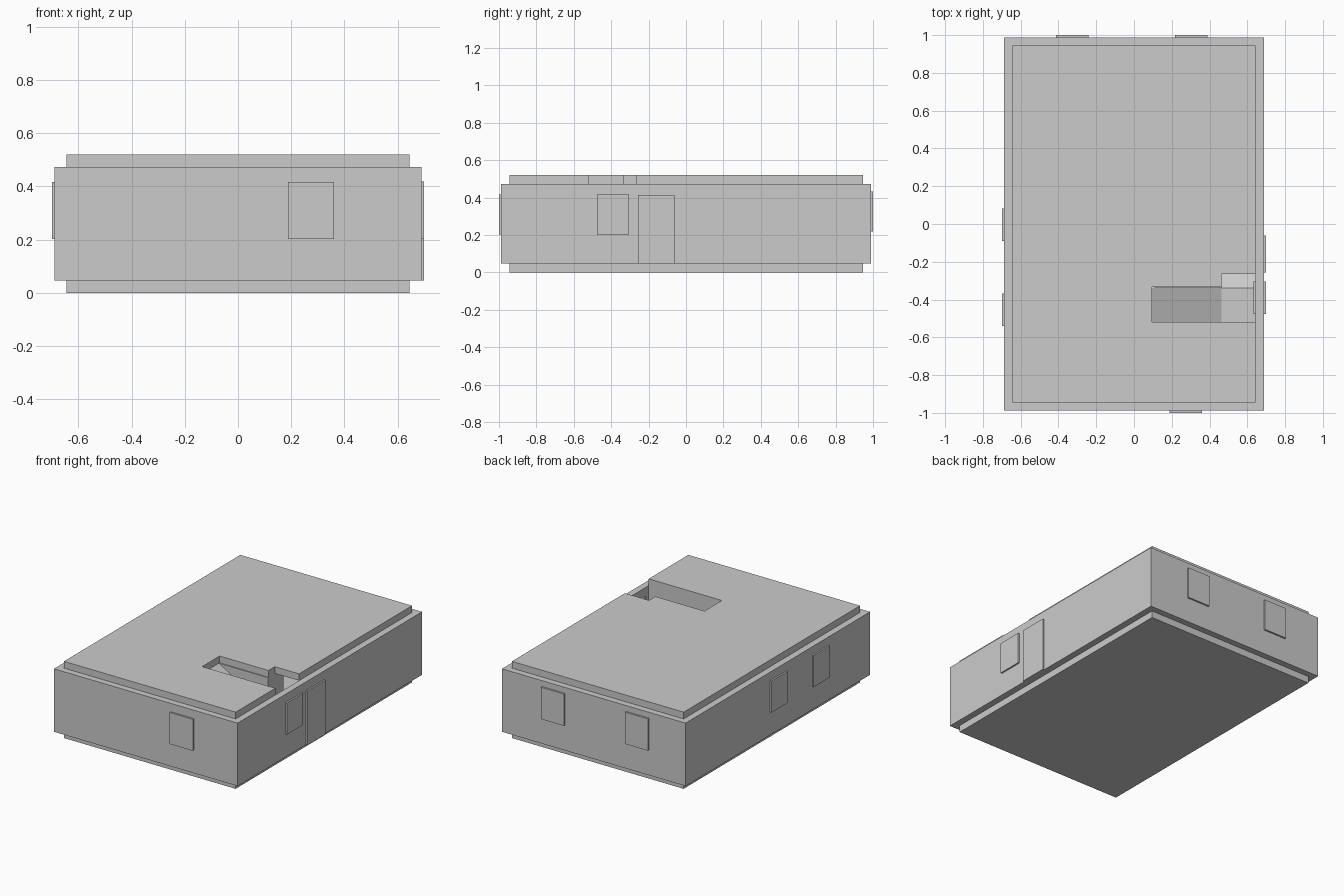
import bpy, bmesh
from mathutils import Vector

if "Cube" in bpy.data.objects:
    bpy.data.objects.remove(bpy.data.objects["Cube"])


def prism(name, profile, direction):
    """Extrude a closed 3D outline along a direction."""
    bm = bmesh.new()
    face = bm.faces.new([bm.verts.new(p) for p in profile])
    res = bmesh.ops.extrude_face_region(bm, geom=[face], use_keep_orig=True)
    moved = [g for g in res["geom"] if isinstance(g, bmesh.types.BMVert)]
    bmesh.ops.translate(bm, verts=moved, vec=Vector(direction))
    bmesh.ops.recalc_face_normals(bm, faces=bm.faces)
    return finish(name, bm)


def finish(name, bm):
    mesh = bpy.data.meshes.new(name)
    bm.to_mesh(mesh)
    bm.free()
    ob = bpy.data.objects.new(name, mesh)
    bpy.context.collection.objects.link(ob)
    return ob


def box(name, x0, x1, y0, y1, z0, z1):
    return prism(name, [(x0, y0, z0), (x1, y0, z0), (x1, y1, z0), (x0, y1, z0)], (0, 0, z1 - z0))


IX, IY = 0.644, 0.945      # inner wall face, also slab edge
OX, OY = 0.689, 0.988      # outer wall face
Z0, Z1, Z2 = 0.047, 0.474, 0.52
SX0, SX1 = 0.095, 0.462    # stair flight along x
SY0, SY1, SY2 = -0.52, -0.34, -0.265
MID = 0.26                 # landing height

# Floor slab
box("floor_slab", -IX, IX, -IY, IY, 0, Z0)

# Outer walls as one open ring
bm = bmesh.new()
rings = []
for hx, hy in ((OX, OY), (IX, IY)):
    for z in (Z0, Z1):
        rings.append([bm.verts.new((sx * hx, sy * hy, z))
                      for sx, sy in ((-1, -1), (1, -1), (1, 1), (-1, 1))])
for a, b in ((0, 1), (1, 3), (3, 2), (2, 0)):
    for i in range(4):
        j = (i + 1) % 4
        bm.faces.new((rings[a][i], rings[a][j], rings[b][j], rings[b][i]))
bmesh.ops.recalc_face_normals(bm, faces=bm.faces)
finish("outer_walls", bm)

# Ceiling slab with L-shaped stair opening through its right edge
outline = [(-IX, -IY), (IX, -IY), (IX, SY0), (SX0, SY0), (SX0, -0.333),
           (SX1, -0.333), (SX1, SY2), (IX, SY2), (IX, IY), (-IX, IY)]
prism("ceiling_slab", [(x, y, Z1) for x, y in outline], (0, 0, Z2 - Z1))

# Stair: lower ramp, landing and upper ramp
prism("lower_ramp", [(SX1, -0.06, Z0), (SX1, SY1, Z0), (SX1, SY1, MID)], (IX - SX1, 0, 0))
box("stair_landing", SX1, IX, SY0, SY1, Z0, MID)
prism("upper_ramp", [(SX0, SY0, Z0), (SX1, SY0, Z0), (SX1, SY0, MID), (SX0, SY0, Z1)],
      (0, SY1 - SY0, 0))

# Partitions around the stair
box("stair_wall_front", SX0, IX, SY0 - 0.045, SY0, Z0, Z1)
box("stair_wall_back", SX0, SX1, SY1, SY1 + 0.045, Z0, Z1)
box("stair_wall_side", SX1 - 0.045, SX1, SY1 + 0.045, -0.17, Z0, Z1)

# Windows and door are panels set through the walls
for i, y in enumerate((-0.455, -0.004)):
    box(f"left_window_{i}", -0.70, -0.632, y - 0.086, y + 0.086, 0.203, 0.417)
for i, x in enumerate((-0.328, 0.302)):
    box(f"back_window_{i}", x - 0.086, x + 0.086, 0.932, 1.0, 0.218, 0.434)
box("front_window", 0.188, 0.361, -1.0, -0.932, 0.203, 0.417)
box("right_window", 0.632, 0.70, -0.476, -0.304, 0.203, 0.418)
box("door", 0.632, 0.70, -0.256, -0.062, Z0, 0.415)
